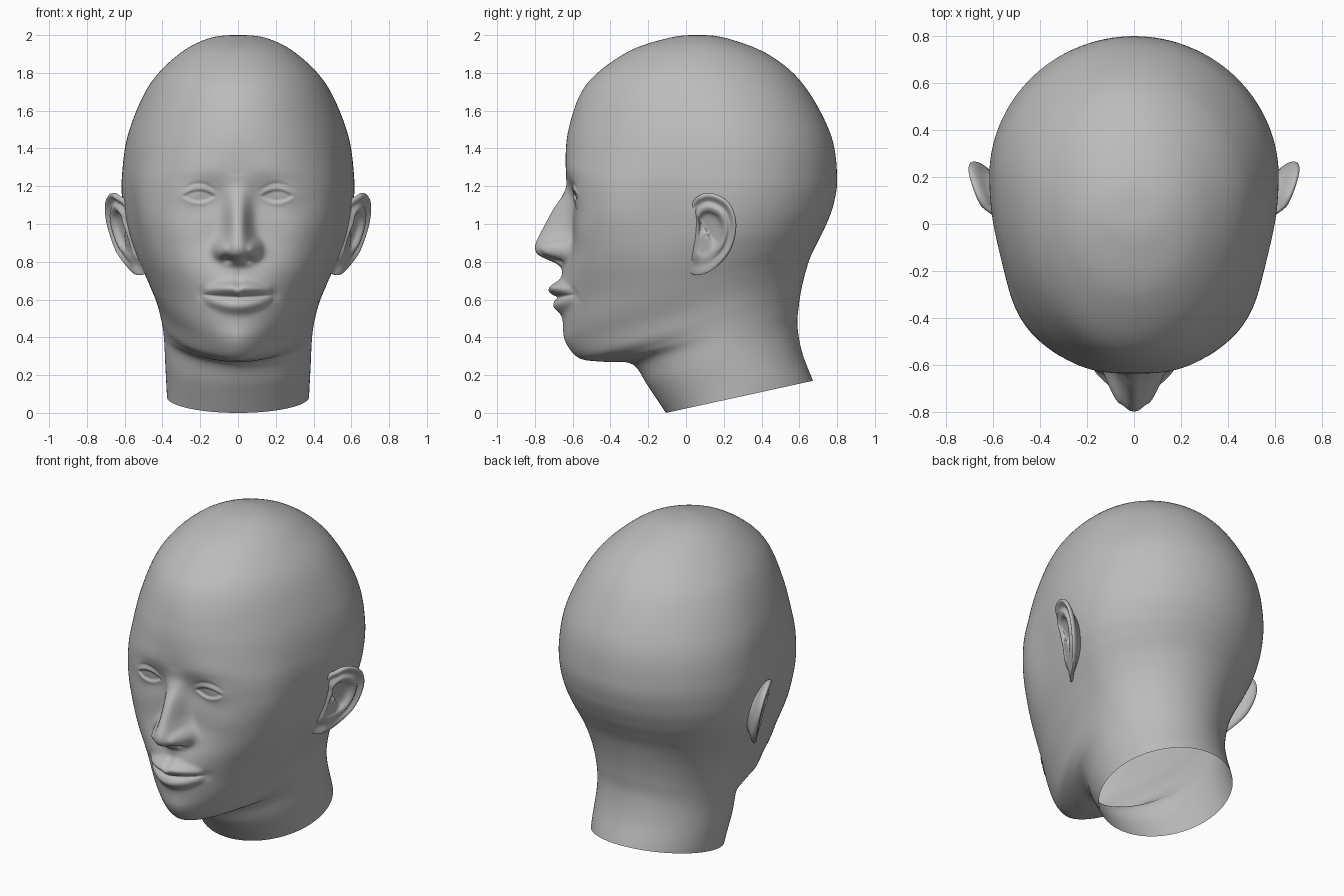
import bpy, math

if "Cube" in bpy.data.objects:
    bpy.data.objects.remove(bpy.data.objects["Cube"])

skin = bpy.data.materials.new("plain_grey")
skin.diffuse_color = (0.5, 0.5, 0.5, 1)
skin.use_nodes = True
skin.node_tree.nodes["Principled BSDF"].inputs["Base Color"].default_value = skin.diffuse_color


def curve(keys, x):
    """Smooth curve through keys (x, v1, v2, ...); returns the list of values."""
    n = len(keys)
    x = min(max(x, keys[0][0]), keys[-1][0])
    i = 0
    while i < n - 2 and x > keys[i + 1][0]:
        i += 1
    a, b = keys[i], keys[i + 1]
    p, q = keys[max(i - 1, 0)], keys[min(i + 2, n - 1)]
    h = b[0] - a[0]
    t = (x - a[0]) / h
    out = []
    for k in range(1, len(a)):
        m0 = (b[k] - p[k]) / (b[0] - p[0]) * h
        m1 = (q[k] - a[k]) / (q[0] - a[0]) * h
        out.append((2*t**3 - 3*t**2 + 1) * a[k] + (t**3 - 2*t**2 + t) * m0
                   + (3*t**2 - 2*t**3) * b[k] + (t**3 - t**2) * m1)
    return out


def number(points):
    return [(i,) + p for i, p in enumerate(points)]


def bump(u, p=2.0):
    return math.exp(-min(abs(u) ** p, 60))


def step(u):
    u = min(max(u, 0), 1)
    return u * u * (3 - 2 * u)


def loft(name, rows):
    """Skin closed rings into a smooth mesh; the first ring is a single point."""
    n = len(rows[0])
    verts = [rows[0][0]] + [v for r in rows[1:] for v in r]
    at = lambda i, j: 0 if i == 0 else 1 + (i - 1) * n + j % n
    faces = [list(dict.fromkeys((at(i, j), at(i+1, j), at(i+1, j+1), at(i, j+1))))
             for i in range(len(rows) - 1) for j in range(n)]
    me = bpy.data.meshes.new(name)
    me.from_pydata(verts, [], faces)
    me.materials.append(skin)
    for p in me.polygons:
        p.use_smooth = True
    me.update()
    ob = bpy.data.objects.new(name, me)
    bpy.context.collection.objects.link(ob)
    return ob


# Tilted rings from crown to neck: front y, front z, back y, back z, half width
RINGS = [
    (.06, 2, .06, 2, 0), (-.10, 1.983, .22, 1.982, .155), (-.32, 1.905, .44, 1.895, .312),
    (-.53, 1.735, .62, 1.74, .468), (-.622, 1.5, .764, 1.48, .578),
    (-.635, 1.29, .80, 1.25, .614), (-.607, 1.1, .78, 1.1, .612),
    (-.602, .92, .737, .985, .585), (-.638, .74, .695, .9, .54),
    (-.634, .56, .657, .82, .485), (-.636, .4, .63, .735, .44),
    (-.57, .293, .61, .65, .413), (-.43, .27, .597, .565, .398),
    (-.285, .258, .59, .46, .39), (-.20, .14, .615, .32, .384), (-.106, 0, .672, .17, .376)]
fy, fz, by, bz, w = RINGS[1]
RINGS = number([(by, bz, fy, fz, -w)] + RINGS)   # mirrored ring keeps the crown round

# Nose profile: height, protrusion
NOSE = [(.73, 0), (.765, .015), (.79, .05), (.83, .15), (.855, .18), (.885, .191),
        (.92, .184), (1.0, .145), (1.09, .09), (1.15, .042), (1.2, .012), (1.27, 0)]


def face(x, z):
    """Forward relief of the face at a point."""
    a = abs(x)
    d = 0.0
    # nose with wings and nostrils
    if .73 < z < 1.27:
        d += curve(NOSE, z)[0] * bump(a / (.06 + .034 * bump((z - .86) / .08)), 2.4)
        d += .04 * bump(math.hypot((a - .09) / .036, (z - .866) / .046), 3)
        d -= .03 * bump(math.hypot((a - .05) / .026, (z - .81) / .016))
    # eye sockets, brow and cheekbones
    d -= .036 * bump(math.hypot((a - .17) / .1, (z - 1.145) / .08))
    d += .008 * bump(math.hypot((a - .2) / .14, (z - 1.29) / .07))
    d += .014 * bump(math.hypot((a - .31) / .12, (z - .95) / .12))
    # eyelids around a sunken almond
    dx, dz = a - .207, z - 1.148
    if abs(dx) < .2 and abs(dz) < .15:
        lens = max(0, 1 - (dx / .09) ** 2)
        rim = .034 * lens
        d += .028 * bump(math.hypot(dx / .1, dz / .062))
        d -= .009 * step((rim - abs(dz)) / .009)
        d += .003 * bump((abs(dz) - rim - .008) / .011) * lens ** .5
        d -= .005 * bump((dz - .03 - .036 * lens) / .01) * bump(dx / .085, 4)
    # mouth, lips and philtrum
    d += .04 * bump(a / .17) * bump((z - .62) / .13)
    s = a / .185
    if s < 1:
        v = (z - .612 - .4 * x * x) / (1 - .55 * s * s)
        f = (1 - s * s) ** .85
        bow = .004 - .01 * bump(a / .022)
        d += .052 * f * bump((v - .046 - bow) / .034, 2.2)
        d += .034 * f * bump((v + .046) / .037, 2.2)
        d -= .014 * bump(v / .009) * f ** .4
    d -= .004 * bump(a / .018) * bump((z - .725) / .03)
    d -= .009 * bump(math.hypot((a - .195) / .025, (z - .625) / .035))
    # chin
    return d + .008 * bump(math.hypot(x / .13, (z - .39) / .06))


# Head and neck: one open shell
COLS = 300
params = []
for k in range(1, len(RINGS) - 1):
    sub = 28 if 6 <= k <= 11 else 10
    params += [k + i / sub for i in range(sub)]
params.append(len(RINGS) - 1)
rows = []
for s in params:
    fy, fz, by, bz, w = curve(RINGS, s)
    yc = .06 + .14 * step((2 - fz) / .7) + .08 * step((.27 - fz) / .27)   # widest point
    square = bump((fz - 1.02) / .3)
    n = 2 + .75 * square - .3 * bump((fz - .32) / .15)    # square brow, pointed chin
    row = []
    for j in range(COLS):
        t = 2 * math.pi * j / COLS
        t -= .55 * math.sin(t)               # finer columns on the face
        c, q = math.cos(t), math.sin(t)
        e = 2 / n if c > 0 else 1
        x = math.copysign(w * abs(q) ** e, q)
        y = yc - (yc - fy) * c ** e if c > 0 else yc - (by - yc) * c
        z = fz + (bz - fz) * (y - fy) / (by - fy) if by - fy > 1e-6 else fz
        x *= 1 - .055 * square * bump((y + .17) / .2)     # hollow temples
        if c > 0 and y < -.15:
            y -= face(x, z)
        row.append((x, y, z))
    rows.append(row)
loft("head_and_neck", rows)

# Ears: outline seen from the side (y, z), cup section as (radius, outward offset)
OUTLINE = [(.035, 1.12), (.12, 1.165), (.225, 1.115), (.266, 1.0), (.235, .86),
           (.15, .765), (.06, .73), (.005, .77), (.02, .9), (.035, 1.03)]
CUP = number([(0, -.03), (.42, -.02), (.55, .006), (.65, .012), (.78, -.003),
              (.92, .014), (1, 0), (.95, -.022), (.72, -.055), (.5, -.13)])
m = len(OUTLINE)
loop = [(i - 2,) + OUTLINE[(i - 2) % m] for i in range(m + 4)]
CY, CZ = .115, .955
rows = []
for i in range((len(CUP) - 1) * 5 + 1):
    r, off = curve(CUP, i / 5)
    row = []
    for j in range(m * 8):
        oy, oz = curve(loop, j / 8)
        y, z = CY + (oy - CY) * r, CZ + (oz - CZ) * r
        # the fold fades out towards the cheek and the lobe
        fold = .2 + .8 * step((oy - CY + .8 * (oz - CZ) + .16) / .2)
        o = off * fold if i < 30 else off
        o -= .03 * step((.08 - oy) / .06) * step((r - .5) / .5)   # blend into the cheek
        row.append((.562 + .42 * y + .238 * (z - .95) + o, y, z))
    rows.append(row)
ears = loft("ears", rows)
ears.data.flip_normals()
ears.modifiers.new("other_side", 'MIRROR')
